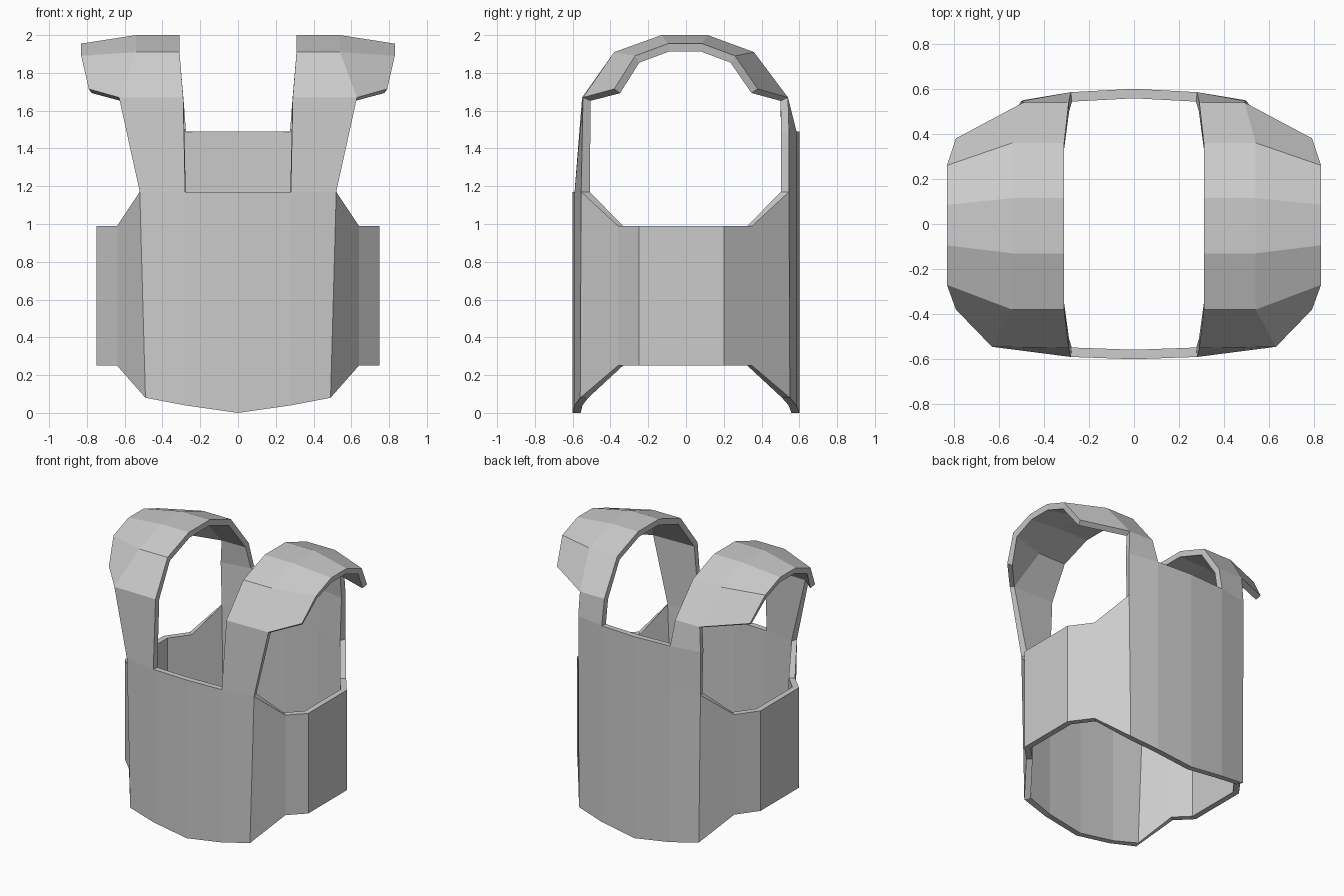
import bpy, bmesh

bm = bmesh.new()


def skin(rows):
    """Bridge successive rows of points with quads (right half only)."""
    rows = [[bm.verts.new(p) for p in row] for row in rows]
    for a, b in zip(rows, rows[1:]):
        for j in range(min(len(a), len(b)) - 1):
            bm.faces.new((a[j], a[j + 1], b[j + 1], b[j]))


# Torso wrap: right half outline from front centre round to back centre
bottom = [(0, -.6, 0), (.28, -.59, .04), (.49, -.56, .08), (.64, -.36, .25), (.75, -.25, .25),
          (.75, .2, .25), (.64, .35, .25), (.49, .55, .08), (.28, .585, .04), (0, .6, 0)]
top = [(0, -.6, 1.17), (.28, -.59, 1.17), (.52, -.555, 1.17), (.64, -.36, .99), (.75, -.25, .99),
       (.75, .2, .99), (.64, .35, .99), (.5, .545, 1.17), (.28, .585, 1.17), (0, .6, 1.17)]
skin([bottom, top])

# Upper back between the straps
skin([[(0, .6, 1.49), (.28, .585, 1.49), (.5, .545, 1.49)],
      [(0, .6, 1.17), (.28, .585, 1.17), (.5, .545, 1.17)]])

# Shoulder strap with flared outer flap, running front to back
skin([[(.28, -.59, 1.17), (.52, -.555, 1.17)],
      [(.29, -.55, 1.67), (.63, -.545, 1.67), (.79, -.38, 1.715)],
      [(.31, -.38, 1.91), (.54, -.38, 1.91), (.83, -.27, 1.89)],
      [(.31, -.13, 2), (.54, -.13, 2), (.83, -.095, 1.955)],
      [(.31, .115, 2), (.54, .115, 2), (.83, .085, 1.955)],
      [(.31, .36, 1.91), (.54, .36, 1.91), (.83, .26, 1.89)],
      [(.29, .54, 1.67), (.49, .54, 1.67), (.79, .38, 1.715)],
      [(.28, .585, 1.49), (.5, .545, 1.49)]])

bmesh.ops.remove_doubles(bm, verts=bm.verts, dist=0.001)
mesh = bpy.data.meshes.new("armour_vest")
bm.to_mesh(mesh)
bm.free()

vest = bpy.data.objects.new("armour_vest", mesh)
bpy.context.collection.objects.link(vest)

# Left half, then plate thickness inwards
mirror = vest.modifiers.new("mirror", 'MIRROR')
mirror.use_clip = True
solid = vest.modifiers.new("thickness", 'SOLIDIFY')
solid.thickness = 0.042
solid.offset = -1
solid.use_even_offset = True
